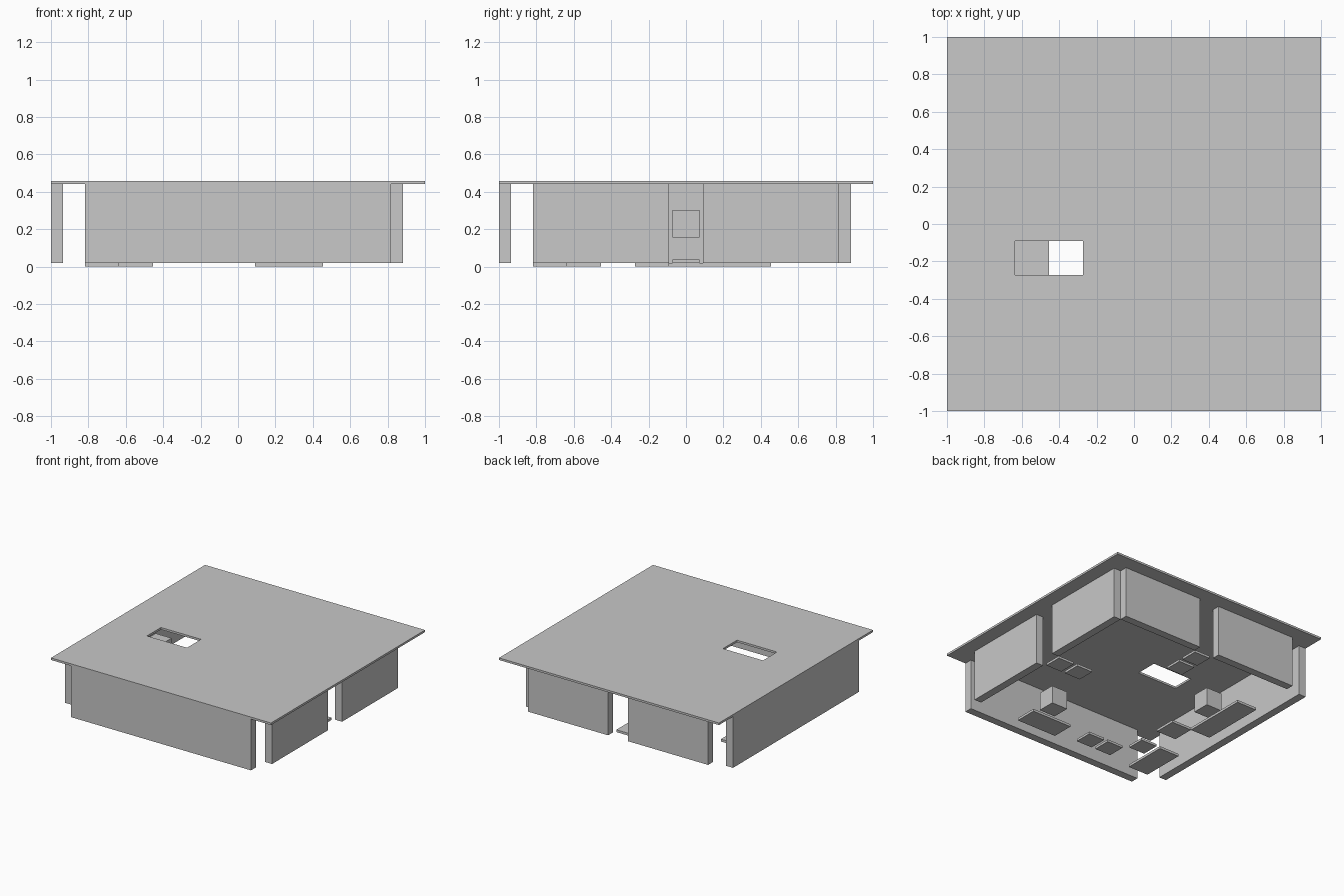
import bpy

if "Cube" in bpy.data.objects:
    bpy.data.objects.remove(bpy.data.objects["Cube"])

CELL = 2 / 11            # plan grid spacing
E = 4.5 * CELL           # wall half length
T = 0.064                # wall thickness
Z0, Z1, Z2 = 0.02, 0.441, 0.458

grey = bpy.data.materials.new("light grey")
grey.diffuse_color = (0.58, 0.58, 0.58, 1)
grey.use_nodes = True
grey.node_tree.nodes["Principled BSDF"].inputs["Base Color"].default_value = grey.diffuse_color


def box(name, x0, x1, y0, y1, z0, z1):
    v = [(x, y, z) for x in (x0, x1) for y in (y0, y1) for z in (z0, z1)]
    f = [(0, 1, 3, 2), (4, 6, 7, 5), (0, 4, 5, 1), (2, 3, 7, 6), (0, 2, 6, 4), (1, 5, 7, 3)]
    me = bpy.data.meshes.new(name)
    me.from_pydata(v, [], f)
    me.materials.append(grey)
    ob = bpy.data.objects.new(name, me)
    bpy.context.collection.objects.link(ob)
    return ob


def cells(name, i0, i1, j0, j1, z0, z1, inset=0.0):
    """Box covering a range of plan cells, counted from the centre cell."""
    return box(name, (i0 - 0.5) * CELL + inset, (i1 + 0.5) * CELL - inset,
               (j0 - 0.5) * CELL + inset, (j1 + 0.5) * CELL - inset, z0, z1)


# Roof slab with a two-cell opening
roof = box("roof", -1, 1, -1, 1, Z1, Z2)
cutter = cells("roof_opening_cutter", -3, -2, -1, -1, Z1 - 0.1, Z2 + 0.1)
cutter.hide_render = True
cutter.hide_set(True)
cutter.display_type = 'WIRE'
cut = roof.modifiers.new("opening", 'BOOLEAN')
cut.operation = 'DIFFERENCE'
cut.solver = 'EXACT'
cut.object = cutter

# Solid walls at the front and left
box("front_wall", -E, E, -1, -1 + T, Z0, Z1)
box("left_wall", -1, -1 + T, -E, E, Z0, Z1)

# Back and right walls, each split by a central doorway
for tag, a, b in (("a", -E, -CELL / 2), ("b", CELL / 2, E)):
    box("back_wall_" + tag, a, b, E, E + T, Z0, Z1)
    box("right_wall_" + tag, E, E + T, a, b, Z0, Z1)

# Full-size floor plates
for k, r in enumerate([(1, 2, -4, -4), (-4, -4, 0, 2), (-4, -4, -4, -3), (-3, -3, -1, -1)]):
    cells(f"floor_plate_{k}", *r, 0, Z0)

# Small stepping tiles
for k, (i, j) in enumerate([(4, 0), (3, 0), (0, 4), (0, 3), (-1, -4), (-2, -4), (-3, -3)]):
    cells(f"small_tile_{k}", i, i, j, j, Z0, 0.039, 0.0182)

# Raised cubes
for k, (i, j) in enumerate([(1, -4), (-4, 0)]):
    cells(f"raised_cube_{k}", i, i, j, j, 0.155, 0.303, 0.0182)
